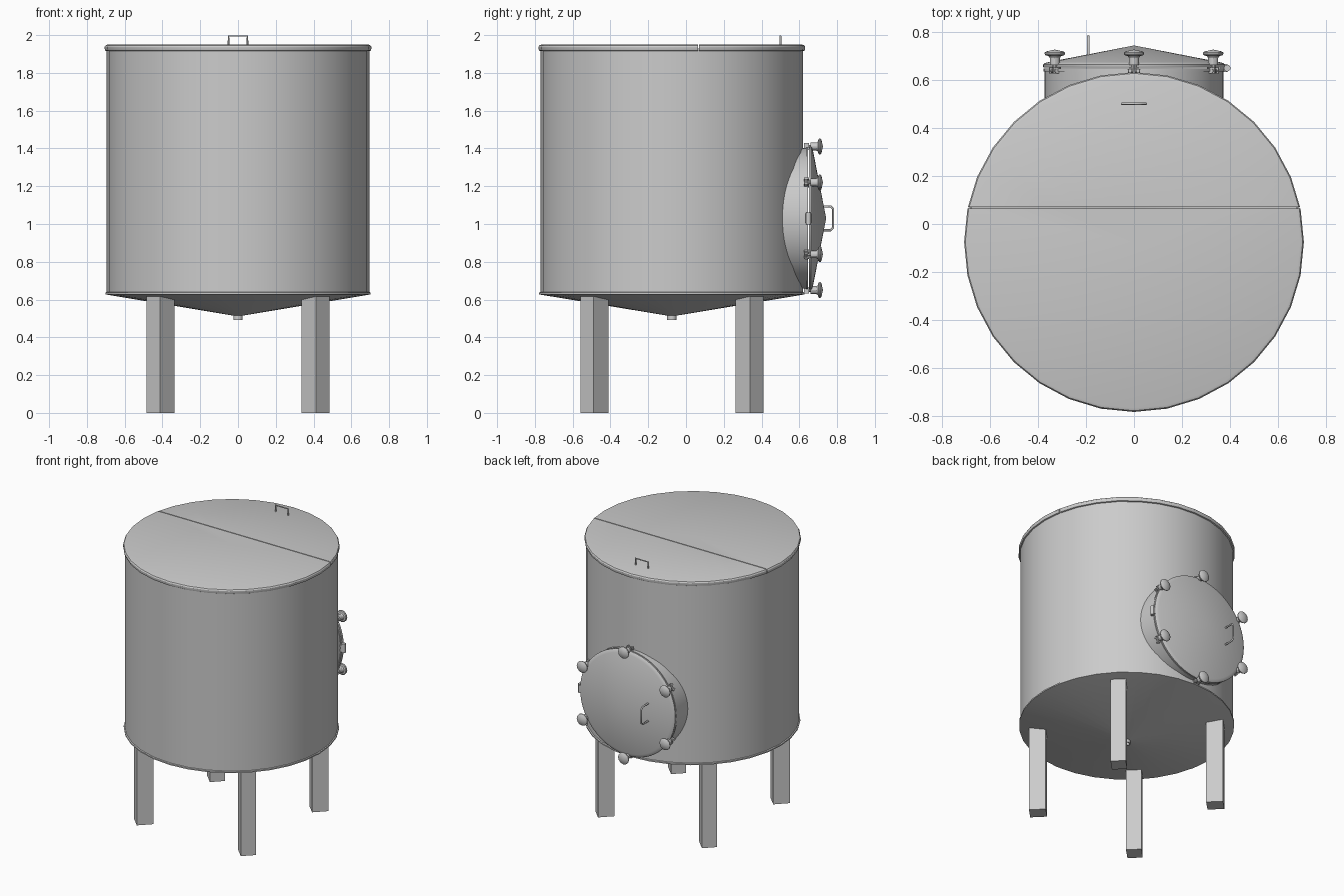
import bpy, bmesh
from math import sin, cos, pi, sqrt, radians
from mathutils import Matrix, Vector

if "Cube" in bpy.data.objects:
    bpy.data.objects.remove(bpy.data.objects["Cube"])

CY = -0.075                      # tank axis in y
MAN = Vector((0, 0, 1.03))       # manway centre
TO_Y = Matrix.Rotation(-pi / 2, 4, 'X')   # turns lathe axis z to +y


def finish(bm, name, smooth=True):
    bmesh.ops.recalc_face_normals(bm, faces=bm.faces)
    me = bpy.data.meshes.new(name)
    bm.to_mesh(me)
    bm.free()
    ob = bpy.data.objects.new(name, me)
    bpy.context.collection.objects.link(ob)
    if smooth:
        bpy.ops.object.select_all(action='DESELECT')
        ob.select_set(True)
        bpy.context.view_layer.objects.active = ob
        bpy.ops.object.shade_smooth_by_angle(angle=radians(30))
    return ob


def lathe_bm(profile, segs, mat, closed=False):
    """Revolve (radius, height) points; radius 0 makes a pole."""
    bm = bmesh.new()
    rings = []
    for r, h in profile:
        n = 1 if r == 0 else segs
        rings.append([bm.verts.new((r * cos(2 * pi * i / segs), r * sin(2 * pi * i / segs), h))
                      for i in range(n)])
    pairs = list(zip(rings, rings[1:])) + ([(rings[-1], rings[0])] if closed else [])
    for a, b in pairs:
        for i in range(segs):
            j = (i + 1) % segs
            quad = [a[i % len(a)], a[j % len(a)], b[j % len(b)], b[i % len(b)]]
            bm.faces.new(list(dict.fromkeys(quad)))
    bm.transform(mat)
    return bm


def lathe(name, profile, segs, mat, closed=False):
    return finish(lathe_bm(profile, segs, mat, closed), name)


def box(name, size, loc, rot=0):
    bm = bmesh.new()
    bmesh.ops.create_cube(bm, size=1)
    bm.transform(Matrix.Translation(loc) @ Matrix.Rotation(rot, 4, 'Z') @ Matrix.Diagonal((*size, 1)))
    return finish(bm, name, False)


def rod(name, pts, radius):
    cu = bpy.data.curves.new(name, 'CURVE')
    cu.dimensions = '3D'
    cu.bevel_depth = radius
    cu.bevel_resolution = 2
    cu.use_fill_caps = True
    sp = cu.splines.new('POLY')
    sp.points.add(len(pts) - 1)
    for p, co in zip(sp.points, pts):
        p.co = (*co, 1)
    ob = bpy.data.objects.new(name, cu)
    bpy.context.collection.objects.link(ob)


AXIS = Matrix.Translation((0, CY, 0))

# tank shell with a small bottom seam, cone floor and drain
lathe("tank_body", [(0.69, 1.93), (0.695, 1.93), (0.695, 0.64), (0.702, 0.637), (0.702, 0.628),
                    (0.695, 0.626), (0.025, 0.515)], 32, AXIS)
lathe("drain_outlet", [(0, 0.53), (0.025, 0.53), (0.025, 0.492), (0.018, 0.492), (0.018, 0.515), (0, 0.515)],
      16, AXIS)

# lid in two halves, split by a narrow seam
for name, y, side in (("lid_front_half", 0.064, 1), ("lid_rear_half", 0.070, -1)):
    bm = lathe_bm([(0, 1.922), (0.697, 1.915), (0.703, 1.918), (0.706, 1.928), (0.706, 1.938),
                   (0.701, 1.946), (0.69, 1.95), (0, 1.95)], 32, AXIS)
    cut = bmesh.ops.bisect_plane(bm, geom=bm.verts[:] + bm.edges[:] + bm.faces[:], plane_co=(0, y, 0),
                                 plane_no=(0, side, 0), clear_outer=True)
    bmesh.ops.holes_fill(bm, edges=[e for e in bm.edges if e.is_boundary])
    finish(bm, name)
rod("lid_handle", [(-0.05, 0.5, 1.945), (-0.05, 0.5, 1.995), (0.05, 0.5, 1.995), (0.05, 0.5, 1.945)], 0.005)

# four legs turned to face the axis
for fy, yn in ((-1, "front"), (1, "rear")):
    for fx, xn in ((-1, "left"), (1, "right")):
        box(f"{yn}_{xn}_leg", (0.11, 0.10, 0.615), (fx * 0.41, CY + fy * 0.41, 0.3075), fx * fy * pi / 4)

# manway neck, its inner end following the shell
bm = bmesh.new()
N, R = 64, 0.372
inner, outer = [], []
for i in range(N):
    x, z = R * cos(2 * pi * i / N), MAN.z + R * sin(2 * pi * i / N)
    inner.append(bm.verts.new((x, CY + sqrt(0.69 ** 2 - x * x) - 0.005, z)))
    outer.append(bm.verts.new((x, 0.645, z)))
for i in range(N):
    j = (i + 1) % N
    bm.faces.new((inner[i], inner[j], outer[j], outer[i]))
finish(bm, "manway_neck")

# manway flange and conical door
MM = Matrix.Translation(MAN) @ TO_Y
lathe("manway_flange", [(0.35, 0.634), (0.376, 0.634), (0.376, 0.647), (0.35, 0.647)], 64, MM, True)
lathe("manway_door", [(0, 0.651), (0.376, 0.651), (0.378, 0.655), (0.378, 0.663), (0.372, 0.668),
                      (0.355, 0.673), (0, 0.742)], 64, MM)
rod("door_handle", [(-0.19, 0.695, 0.967), (-0.19, 0.765, 0.967), (-0.19, 0.779, 0.98),
                    (-0.19, 0.779, 1.08), (-0.19, 0.765, 1.093), (-0.19, 0.695, 1.093)], 0.006)

# six clamp knobs around the door
for k in range(6):
    a = radians(30 + 60 * k)
    pos = MAN + Vector((0.38 * cos(a), 0, 0.38 * sin(a)))
    place = Matrix.Translation(pos) @ TO_Y
    lathe(f"clamp_knob_{k + 1}", [(0, 0.66), (0.021, 0.66), (0.021, 0.69), (0.026, 0.698), (0.038, 0.701),
                                  (0.042, 0.706), (0.042, 0.712), (0.036, 0.717), (0, 0.725)], 12, place)
    lathe(f"clamp_bolt_{k + 1}", [(0, 0.63), (0.010, 0.63), (0.010, 0.67), (0, 0.67)], 10, place)
    # cross pin and paired lugs, placed along the tangent
    spin = Matrix.Translation(MAN) @ Matrix.Rotation(-a, 4, 'Y')
    for s in (-1, 1):
        lug = box(f"clamp_lug_{k + 1}_{'a' if s < 0 else 'b'}", (0.035, 0.026, 0.008), (0.38, 0.638, s * 0.016))
        lug.data.transform(spin)
    pin = lathe(f"clamp_pin_{k + 1}", [(0, -0.025), (0.008, -0.025), (0.008, 0.025), (0, 0.025)], 10,
                Matrix.Translation((0.386, 0.636, 0)))
    pin.data.transform(spin)

# hinge on the right side of the door
lathe("hinge_barrel", [(0, 0.998), (0.014, 0.998), (0.014, 1.062), (0, 1.062)], 16,
      Matrix.Translation((0.387, 0.648, 0)))
box("hinge_plate", (0.03, 0.034, 0.05), (0.374, 0.648, 1.03))
